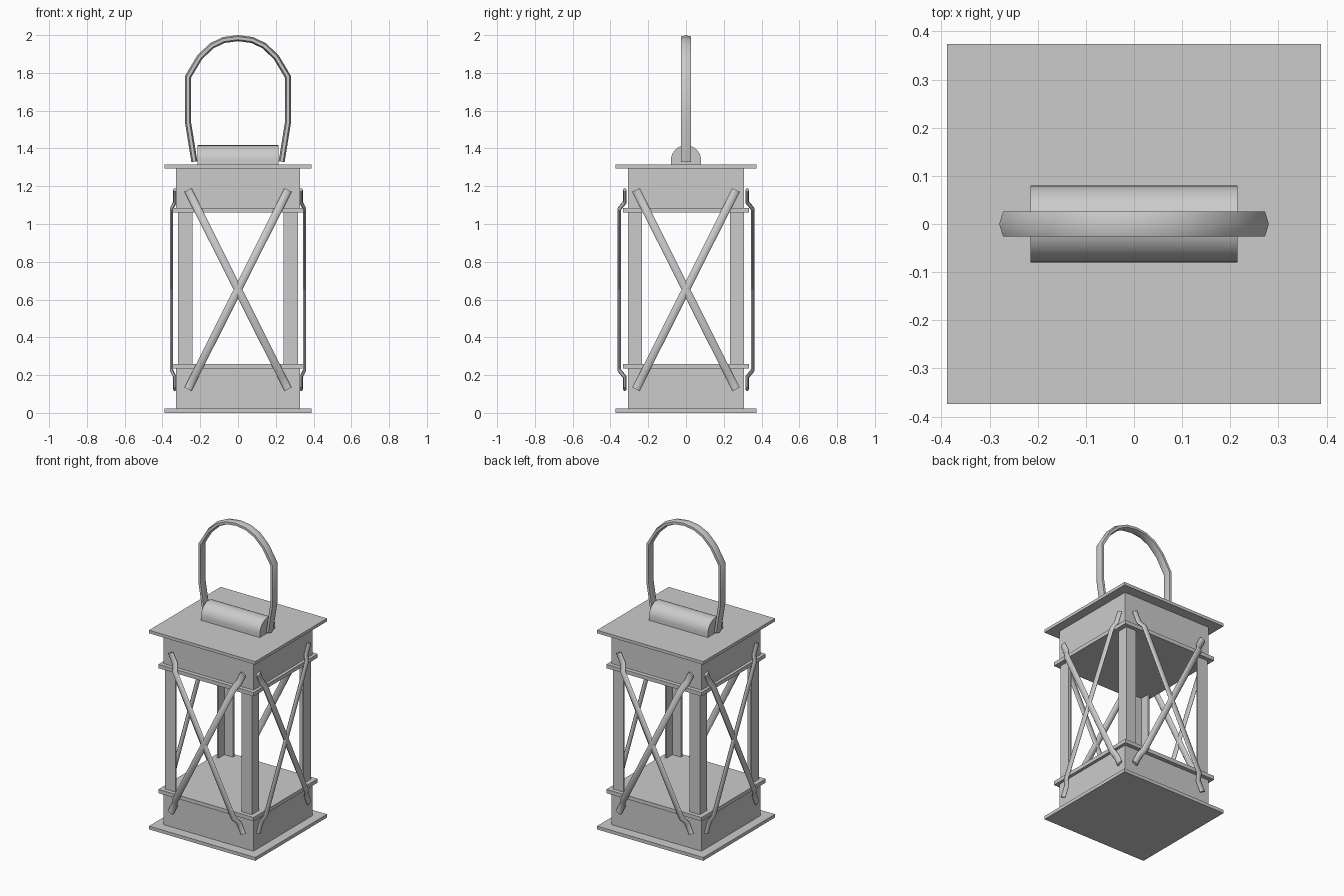
import bpy, bmesh
from math import radians, cos, sin, pi
from mathutils import Vector

if "Cube" in bpy.data.objects:
    bpy.data.objects.remove(bpy.data.objects["Cube"])


def finish(name, bm, smooth=None):
    bmesh.ops.recalc_face_normals(bm, faces=bm.faces)
    me = bpy.data.meshes.new(name)
    bm.to_mesh(me)
    bm.free()
    if smooth:
        me.shade_smooth()
        me.set_sharp_from_angle(angle=radians(smooth))
    ob = bpy.data.objects.new(name, me)
    bpy.context.collection.objects.link(ob)
    return ob


def box(name, hx, hy, z0, z1):
    bm = bmesh.new()
    bmesh.ops.create_cube(bm, size=1)
    for v in bm.verts:
        v.co = (v.co.x * 2 * hx, v.co.y * 2 * hy, z0 + (v.co.z + 0.5) * (z1 - z0))
    return finish(name, bm)


def prism(name, profile, offset, smooth=None):
    """Extrude a closed 3D outline along offset."""
    bm = bmesh.new()
    face = bm.faces.new([bm.verts.new(p) for p in profile])
    ext = bmesh.ops.extrude_face_region(bm, geom=[face])['geom']
    bmesh.ops.translate(bm, vec=offset,
                        verts=[g for g in ext if isinstance(g, bmesh.types.BMVert)])
    if face.is_valid is False or len([f for f in bm.faces if len(f.verts) > 4]) < 2:
        bmesh.ops.holes_fill(bm, edges=bm.edges)
    return finish(name, bm, smooth)


def sweep(name, pts, binormal, half_n, half_b, sides, smooth=50):
    """Elliptical tube along a planar path, mitred at the bends."""
    pts = [Vector(p) for p in pts]
    b = Vector(binormal).normalized()
    bm = bmesh.new()
    rings = []
    for i, p in enumerate(pts):
        t0 = (p - pts[i - 1]).normalized() if i else (pts[1] - p).normalized()
        t1 = (pts[i + 1] - p).normalized() if i < len(pts) - 1 else t0
        t = (t0 + t1).normalized()
        n = b.cross(t) / t.dot(t0)
        rings.append([bm.verts.new(p + n * half_n * cos(2 * pi * k / sides)
                                   + b * half_b * sin(2 * pi * k / sides))
                      for k in range(sides)])
    for r0, r1 in zip(rings, rings[1:]):
        for k in range(sides):
            j = (k + 1) % sides
            bm.faces.new((r0[k], r0[j], r1[j], r1[k]))
    bm.faces.new(rings[0])
    bm.faces.new(rings[-1])
    return finish(name, bm, smooth)


# Base and top housings with their plates and flanges
box("base_plate", 0.388, 0.374, 0.0, 0.022)
box("base_housing", 0.328, 0.307, 0.022, 0.24)
box("base_flange", 0.348, 0.334, 0.235, 0.26)
box("top_flange", 0.348, 0.334, 1.06, 1.085)
box("top_housing", 0.328, 0.307, 1.08, 1.297)
box("roof_plate", 0.388, 0.374, 1.295, 1.315)

# L-section corner posts
X, Y, W, T = 0.317, 0.307, 0.075, 0.012
for sx, sname in ((-1, "left"), (1, "right")):
    for sy, fname in ((-1, "front"), (1, "back")):
        outline = [(X, Y), (X - W, Y), (X - W, Y - T), (X - T, Y - T), (X - T, Y - W), (X, Y - W)]
        prism(f"post_{fname}_{sname}", [(sx * x, sy * y, 0.25) for x, y in outline], (0, 0, 0.82))

# Crossed brace bars, stepped outwards over the flanges
ZS = (0.125, 0.19, 0.225, 1.08, 1.115, 1.18)
faces = (("front", (0, -1, 0), 0.324, 0.353), ("back", (0, 1, 0), 0.324, 0.353),
         ("left", (-1, 0, 0), 0.334, 0.352), ("right", (1, 0, 0), 0.334, 0.352))
for fname, out, d_end, d_mid in faces:
    out = Vector(out)
    side = Vector((0, 0, 1)).cross(out)
    for s in (-1, 1):
        path = []
        for i, z in enumerate(ZS):
            u = s * 0.265 * (2 * (z - ZS[0]) / (ZS[-1] - ZS[0]) - 1)
            depth = d_mid if i in (2, 3) else d_end
            path.append(side * u + out * depth + Vector((0, 0, z)))
        binormal = (path[-1] - path[0]).cross(out)
        sweep(f"brace_{fname}_{'a' if s < 0 else 'b'}", path, binormal, 0.009, 0.021, 8)

# Arched handle mount on the roof
arch = [(-0.215, -0.08, 1.31)]
arch += [(-0.215, -0.08 * cos(pi * k / 16), 1.337 + 0.08 * sin(pi * k / 16)) for k in range(17)]
arch += [(-0.215, 0.08, 1.31)]
prism("handle_mount", arch, (0.43, 0, 0), 40)

# Bail handle
half = [(-0.231, 1.33), (-0.264, 1.535), (-0.264, 1.78), (-0.203, 1.882),
        (-0.14, 1.943), (-0.075, 1.974)]
loop = half + [(0, 1.984)] + [(-x, z) for x, z in reversed(half)]
sweep("handle", [(x, 0, z) for x, z in loop], (0, 1, 0), 0.016, 0.030, 6, 65)
